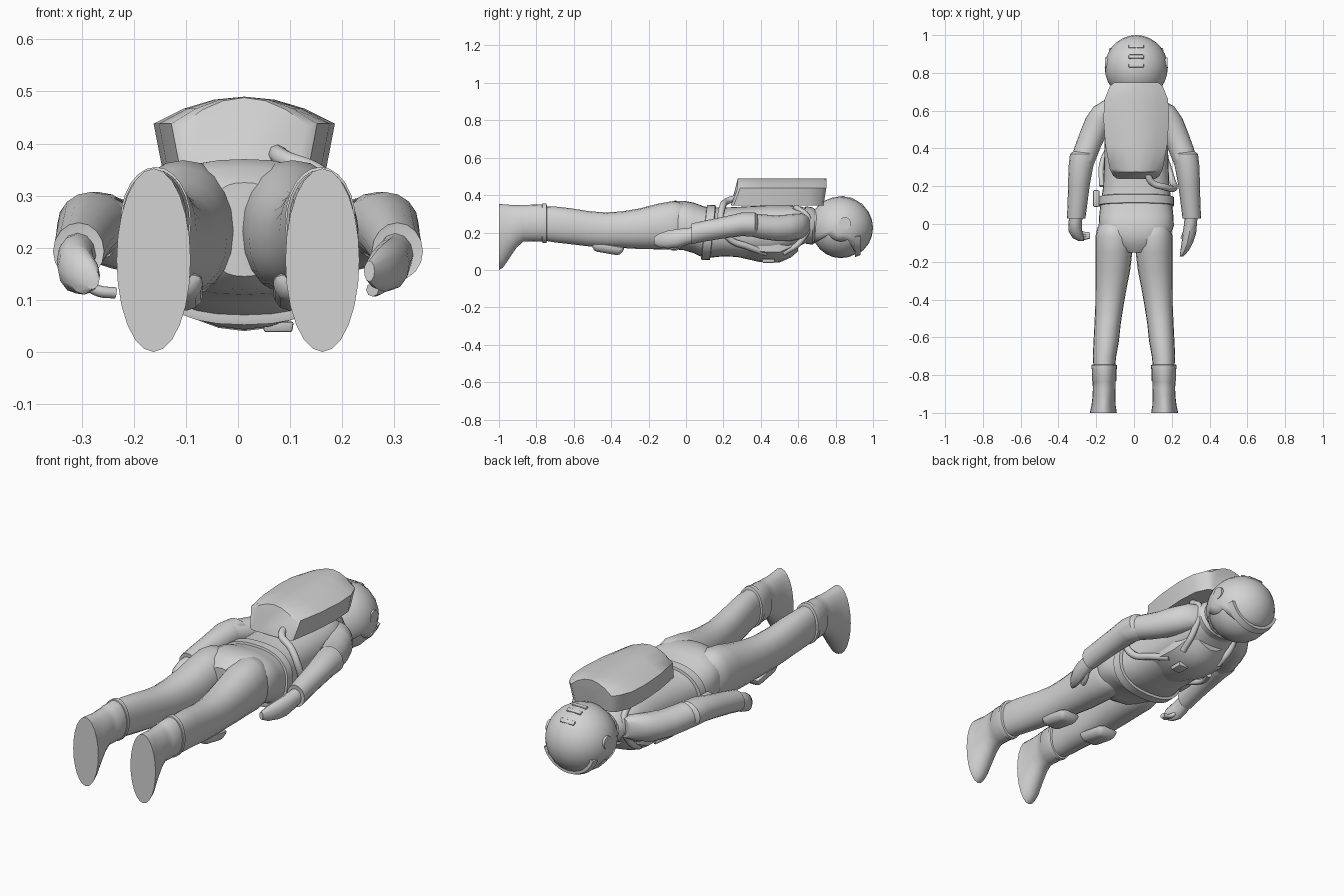
import bpy, bmesh, math
from mathutils import Matrix, Vector

if "Cube" in bpy.data.objects:
    bpy.data.objects.remove(bpy.data.objects["Cube"])

suit = bpy.data.materials.new("suit_grey")
suit.use_nodes = True
GREY = (0.65, 0.65, 0.65, 1)
suit.diffuse_color = GREY
suit.node_tree.nodes["Principled BSDF"].inputs["Base Color"].default_value = GREY
AXIS = 0.012
parts = []


def finish(name, bm):
    bmesh.ops.recalc_face_normals(bm, faces=bm.faces)
    mesh = bpy.data.meshes.new(name)
    bm.to_mesh(mesh)
    bm.free()
    obj = bpy.data.objects.new(name, mesh)
    bpy.context.collection.objects.link(obj)
    mesh.materials.append(suit)
    parts.append(obj)
    return obj


def skin(name, rings):
    """Bridge a list of equal point loops and cap the ends."""
    bm = bmesh.new()
    loops = [[bm.verts.new(p) for p in ring] for ring in rings]
    n = len(loops[0])
    for a, b in zip(loops, loops[1:]):
        for i in range(n):
            j = (i + 1) % n
            bm.faces.new((a[i], a[j], b[j], b[i]))
    bm.faces.new(loops[0])
    bm.faces.new(loops[-1])
    return finish(name, bm)


def loft(name, rows, side=1, sides=20, tilt=0.0, power=1.0):
    """Rows are (x, y, z, x radius, z radius); power below 1 squares the section."""
    rings = []
    for x, y, z, rx, rz in rows:
        ring = []
        for i in range(sides):
            a = math.tau * i / sides
            c = math.copysign(abs(math.cos(a)) ** power, math.cos(a))
            s = math.copysign(abs(math.sin(a)) ** power, math.sin(a))
            ring.append((side * x + rx * c, y + tilt * s, z + rz * s))
        rings.append(ring)
    return skin(name, rings)


def arched(name, rows, peak_drop, base):
    """Curved shell; rows are (y, half width, lean of base, inset of base, peak z)."""
    rings = []
    for y, half, lean, inset, peak in rows:
        arch = [(AXIS + half * i / 3, y, peak - peak_drop * abs(i / 3) ** 2) for i in range(-3, 4)]
        rings.append(arch + [(AXIS + s * (half - inset), y - lean, base) for s in (1, -1)])
    return skin(name, rings)


def block(name, center, size, bevel=0.01, taper=1.0, turn=0.0):
    """Bevelled box, narrowed towards -z by taper, turned about x."""
    bm = bmesh.new()
    bmesh.ops.create_cube(bm, size=1)
    for v in bm.verts:
        k = taper if v.co.z < 0 else 1
        v.co = Vector((v.co.x * size[0] * k, v.co.y * size[1] * k, v.co.z * size[2]))
    bmesh.ops.bevel(bm, geom=bm.edges[:], offset=bevel, segments=2, affect='EDGES', profile=0.5)
    bmesh.ops.transform(bm, verts=bm.verts, matrix=Matrix.Translation(center) @ Matrix.Rotation(turn, 4, 'X'))
    return finish(name, bm)


def tube(name, points, radius):
    curve = bpy.data.curves.new(name, 'CURVE')
    curve.dimensions = '3D'
    curve.bevel_depth = radius
    curve.bevel_resolution = 2
    curve.use_fill_caps = True
    curve.resolution_u = 6
    spline = curve.splines.new('BEZIER')
    spline.bezier_points.add(len(points) - 1)
    for bp, p in zip(spline.bezier_points, points):
        bp.co = p
        bp.handle_left_type = bp.handle_right_type = 'AUTO'
    curve.materials.append(suit)
    obj = bpy.data.objects.new(name, curve)
    bpy.context.collection.objects.link(obj)


# Torso with seat, belt and collar
loft("torso", [
    (AXIS, -.15, .235, .07, .09), (AXIS, -.11, .238, .13, .118), (AXIS, -.06, .24, .18, .13),
    (AXIS, -.01, .237, .199, .132), (AXIS, .04, .225, .197, .135), (AXIS, .1, .2, .19, .138),
    (AXIS, .2, .203, .175, .13), (AXIS, .32, .203, .17, .136), (AXIS, .45, .208, .168, .138),
    (AXIS, .55, .22, .168, .125), (AXIS, .61, .235, .155, .105), (AXIS, .66, .24, .115, .085),
    (AXIS, .7, .24, .1, .075)], sides=32, power=.8)
loft("belt", [(AXIS, .095, .2, .188, .136), (AXIS, .098, .2, .2, .148),
              (AXIS, .142, .2, .199, .147), (AXIS, .145, .2, .186, .134)], sides=32, tilt=.015, power=.82)
loft("collar", [(AXIS, .63, .24, .12, .085), (AXIS, .64, .24, .135, .1),
                (AXIS, .675, .235, .13, .1), (AXIS, .69, .235, .115, .09)], sides=24)
block("belt_pouch", (-.2, .135, .2), (.035, .09, .07))

for label, s in (("left", 1), ("right", -1)):
    # Leg, knee pad and boot
    loft("leg_" + label, [
        (.1, .03, .23, .06, .09), (.104, -.02, .238, .09, .122), (.105, -.07, .238, .1, .13),
        (.107, -.15, .232, .098, .122), (.113, -.25, .22, .092, .108), (.122, -.34, .215, .083, .098),
        (.13, -.43, .213, .075, .094), (.139, -.52, .22, .07, .094), (.147, -.62, .234, .067, .096),
        (.156, -.7, .243, .062, .096), (.158, -.78, .25, .055, .09)], s, power=.92)
    block("knee_pad_" + label, (s * .122, -.42, .113), (.12, .19, .05), .02, .75, -.17)
    loft("boot_" + label, [
        (.158, -.75, .25, .065, .1), (.158, -.83, .251, .065, .098), (.158, -.835, .25, .061, .097),
        (.158, -.87, .249, .06, .098), (.159, -.905, .233, .06, .113), (.16, -.935, .212, .062, .135),
        (.161, -.96, .194, .064, .156), (.162, -.98, .181, .068, .17), (.162, -1, .176, .071, .176)], s, 24)
    loft("boot_cuff_" + label, [
        (.158, -.77, .25, .06, .097), (.158, -.767, .25, .068, .105),
        (.158, -.747, .25, .068, .105), (.158, -.744, .25, .06, .097)], s, 24)
    # Upper arm and overlapping forearm sleeve
    loft("upper_arm_" + label, [
        (.1, .66, .24, .05, .05), (.145, .62, .235, .07, .066), (.18, .56, .226, .076, .071),
        (.215, .48, .223, .073, .068), (.248, .4, .232, .069, .066), (.275, .32, .246, .064, .06),
        (.285, .26, .235, .05, .05)], s, 16)
    loft("forearm_" + label, [
        (.258, .39, .238, .055, .05), (.268, .37, .242, .071, .065), (.282, .3, .244, .065, .063),
        (.292, .2, .226, .057, .058), (.3, .1, .208, .052, .056), (.306, .03, .193, .049, .055),
        (.306, .032, .193, .04, .045)], s, 16)
    # Shoulder strap down to the chest
    tube("shoulder_strap_" + label, [
        (AXIS + s * .1, .58, .34), (AXIS + s * .115, .655, .27), (AXIS + s * .12, .61, .15),
        (AXIS + s * .11, .52, .09)], .016)

# Open hand
loft("hand_left", [
    (.303, .05, .19, .035, .04), (.299, 0, .178, .034, .045), (.293, -.05, .168, .036, .05),
    (.282, -.1, .162, .03, .047), (.268, -.14, .158, .022, .038), (.252, -.172, .155, .01, .02)], sides=12)
tube("thumb_left", [(.29, -.01, .145), (.27, -.05, .122), (.258, -.08, .119)], .013)
# Curled hand
loft("hand_right", [
    (-.306, .05, .19, .035, .04), (-.312, 0, .175, .036, .05), (-.31, -.04, .16, .036, .048),
    (-.295, -.075, .148, .03, .038), (-.28, -.09, .14, .014, .02)], sides=12)
for i in range(3):
    tube("finger_right_%d" % i, [(-.3, -.03 - i * .02, .14), (-.27, -.05 - i * .012, .118),
                                 (-.235, -.055 - i * .006, .113)], .011)

# Backpack with arched outer face
arched("backpack", [
    (.275, .12, .035, .018, .488), (.29, .14, .035, .018, .49), (.42, .164, .02, .018, .49),
    (.56, .174, .01, .018, .49), (.66, .168, 0, .018, .49), (.73, .14, .01, .018, .49),
    (.75, .115, .015, .018, .488)], .052, .345)

# Chest plate, panel and hoses
arched("chest_plate", [
    (.24, .12, 0, 0, .08), (.28, .14, 0, 0, .068), (.39, .15, 0, 0, .043), (.5, .148, 0, 0, .04),
    (.56, .13, 0, 0, .066), (.6, .1, 0, 0, .1)], -.055, .2)
block("chest_panel", (AXIS + .065, .44, .048), (.06, .07, .02), .004, .9)
tube("air_hose", [(.07, .29, .385), (.09, .225, .37), (.165, .195, .335), (.212, .19, .25),
                  (.2, .235, .165), (.17, .33, .125), (.13, .43, .09)], .018)
tube("side_hose", [(-.17, .2, .16), (-.17, .32, .115), (-.12, .43, .085)], .014)

# Helmet: inner visor globe and outer shell with a face opening
HEAD = Vector((.012, .828, .225))


def globe(name, radii, opening):
    bm = bmesh.new()
    bmesh.ops.create_uvsphere(bm, u_segments=24, v_segments=14, radius=1)
    bmesh.ops.rotate(bm, verts=bm.verts, matrix=Matrix.Rotation(math.pi / 2, 3, 'Y'))
    if opening:
        gone = []
        for f in bm.faces:
            c = f.calc_center_median()
            angle = math.degrees(math.atan2(c.y, -c.z))
            if -60 < angle < 30 and abs(c.x) < .88:
                gone.append(f)
        bmesh.ops.delete(bm, geom=gone, context='FACES')
    for v in bm.verts:
        v.co = HEAD + Vector((v.co.x * radii[0], v.co.y * radii[1], v.co.z * radii[2]))
    return finish(name, bm)


globe("visor", (.16, .158, .162), False)
shell = globe("helmet_shell", (.167, .172, .168), True)
solid = shell.modifiers.new("thickness", 'SOLIDIFY')
solid.thickness = .016
solid.offset = -1

# Brow brim, ear caps and rear vents
brim = []
for i in range(13):
    a = math.radians(-72 + 12 * i)
    brim.append([HEAD + Vector((x * math.sin(a), y, -z * math.cos(a)))
                 for x, y, z in ((.14, .075, .14), (.155, .075, .157), (.148, .105, .145), (.12, .105, .12))])
skin("brow_brim", brim)
for s in (1, -1):
    bm = bmesh.new()
    bmesh.ops.create_cone(bm, cap_ends=True, segments=16, radius1=.032, radius2=.032, depth=.02)
    bmesh.ops.transform(bm, verts=bm.verts, matrix=Matrix.Translation((HEAD.x + s * .156, .85, .25))
                        @ Matrix.Rotation(math.pi / 2, 4, 'Y'))
    finish("ear_cap_left" if s > 0 else "ear_cap_right", bm)
for i, deg in enumerate((4, 20, 42)):
    a = math.radians(deg)
    block("rear_vent_%d" % i, HEAD + Vector((0, .166 * math.sin(a), .163 * math.cos(a))),
          (.08, .022, .014), .004, 1, -a)

# Smooth shading with sharp edges kept
bpy.ops.object.select_all(action='DESELECT')
for obj in parts:
    obj.select_set(True)
bpy.context.view_layer.objects.active = parts[0]
bpy.ops.object.shade_smooth_by_angle(angle=math.radians(38))
